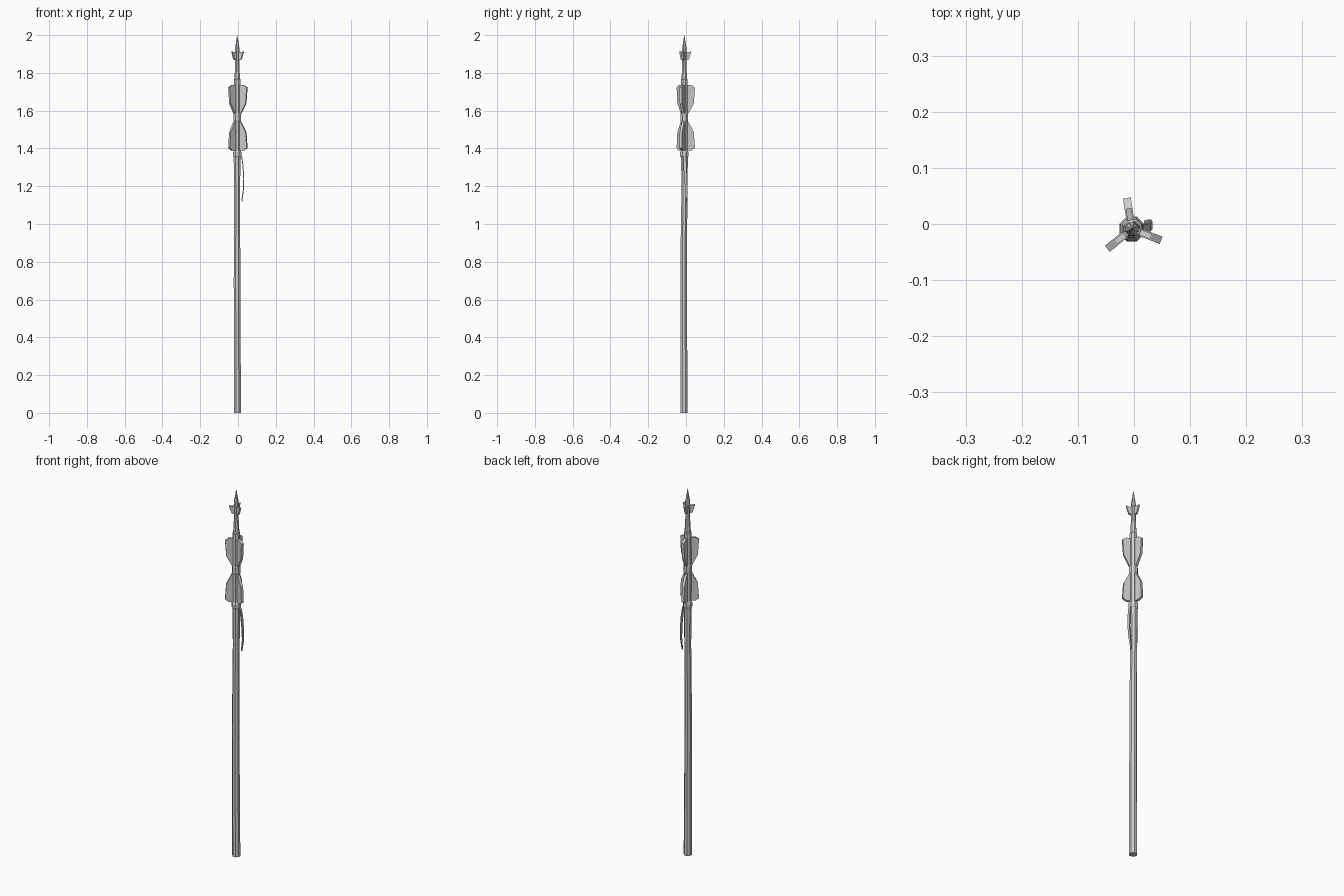
import bpy, bmesh, math
from mathutils import Vector, Matrix

if "Cube" in bpy.data.objects:
    bpy.data.objects.remove(bpy.data.objects["Cube"])

CX, CY = -0.004, -0.009          # axis of the head
ANGLES = [99, 219, 339]          # three flanges around the axis


def make_object(name, bm):
    bmesh.ops.recalc_face_normals(bm, faces=bm.faces)
    me = bpy.data.meshes.new(name)
    bm.to_mesh(me)
    bm.free()
    ob = bpy.data.objects.new(name, me)
    bpy.context.collection.objects.link(ob)
    return ob


def lathe(name, rows, sides=8):
    """rows: (z, radius, x, y) rings joined into a closed tube"""
    bm = bmesh.new()
    rings = []
    for z, r, x, y in rows:
        rings.append([bm.verts.new((x + r * math.cos(2 * math.pi * (i + .5) / sides),
                                    y + r * math.sin(2 * math.pi * (i + .5) / sides), z))
                      for i in range(sides)])
    for a, b in zip(rings, rings[1:]):
        for i in range(sides):
            j = (i + 1) % sides
            bm.faces.new((a[i], a[j], b[j], b[i]))
    bm.faces.new(rings[0])
    bm.faces.new(rings[-1])
    return make_object(name, bm)


def fins(name, outline, half):
    """outline: (distance from axis, z) plate, thickened and repeated three times"""
    bm = bmesh.new()
    for a in ANGLES:
        m = Matrix.Translation((CX, CY, 0)) @ Matrix.Rotation(math.radians(a), 4, 'Z')
        s1 = [bm.verts.new(m @ Vector((r, -half, z))) for r, z in outline]
        s2 = [bm.verts.new(m @ Vector((r, half, z))) for r, z in outline]
        bm.faces.new(s1)
        bm.faces.new(s2)
        n = len(outline)
        for i in range(n):
            j = (i + 1) % n
            bm.faces.new((s1[i], s1[j], s2[j], s2[i]))
    return make_object(name, bm)


# Slightly bent wooden shaft
lathe("shaft", [(0, .0205, -.003, -.0105), (.02, .0205, -.003, -.0105),
                (.35, .0195, -.004, -.0115), (.7, .019, -.005, -.0125),
                (.95, .018, -.005, -.011), (1.15, .0175, -.005, -.008),
                (1.28, .0185, -.005, -.008), (1.37, .0205, CX, CY)])

# Collar under the head
lathe("collar", [(1.35, .019, CX, CY), (1.36, .024, CX, CY),
                 (1.38, .024, CX, CY), (1.39, .019, CX, CY)])

# Metal core of the head, stepping in to a slim neck
lathe("head_core", [(1.38, .019, CX, CY), (1.54, .0195, CX, CY), (1.55, .022, CX, CY),
                    (1.58, .022, CX, CY), (1.59, .0195, CX, CY), (1.74, .019, CX, CY),
                    (1.765, .019, CX, CY), (1.768, .016, CX, CY), (1.84, .012, CX, CY),
                    (1.93, .0115, CX, CY)])

# Spike
lathe("spike", [(1.915, .013, CX, CY), (1.93, .0125, CX, CY), (2.0, .0008, CX, CY)])

# Two tiers of large flanges, mirrored about the waist, and small crown fins
lower = [(.01, 1.39), (.038, 1.39), (.056, 1.402), (.05, 1.485), (.022, 1.54), (.01, 1.54)]
fins("lower_flanges", lower, .007)
fins("upper_flanges", [(r, 3.125 - z) for r, z in lower], .007)
fins("crown_fins", [(.005, 1.865), (.024, 1.872), (.037, 1.913), (.016, 1.909), (.005, 1.915)], .005)

# Hanging strap: a thin curved strip (x, y, z, half width)
path = [(.012, -.008, 1.37, .004), (.021, -.007, 1.35, .007), (.027, -.005, 1.30, .008),
        (.0305, -.002, 1.24, .007), (.0285, .002, 1.18, .006), (.020, .003, 1.12, .003)]
bm = bmesh.new()
rows = []
for x, y, z, w in path:
    rows.append([bm.verts.new((x + dx, y + dy, z))
                 for dx, dy in ((-.0025, -w), (.0025, -w), (.0025, w), (-.0025, w))])
for a, b in zip(rows, rows[1:]):
    for i in range(4):
        j = (i + 1) % 4
        bm.faces.new((a[i], a[j], b[j], b[i]))
bm.faces.new(rows[0])
bm.faces.new(rows[-1])
make_object("hanging_strap", bm)
